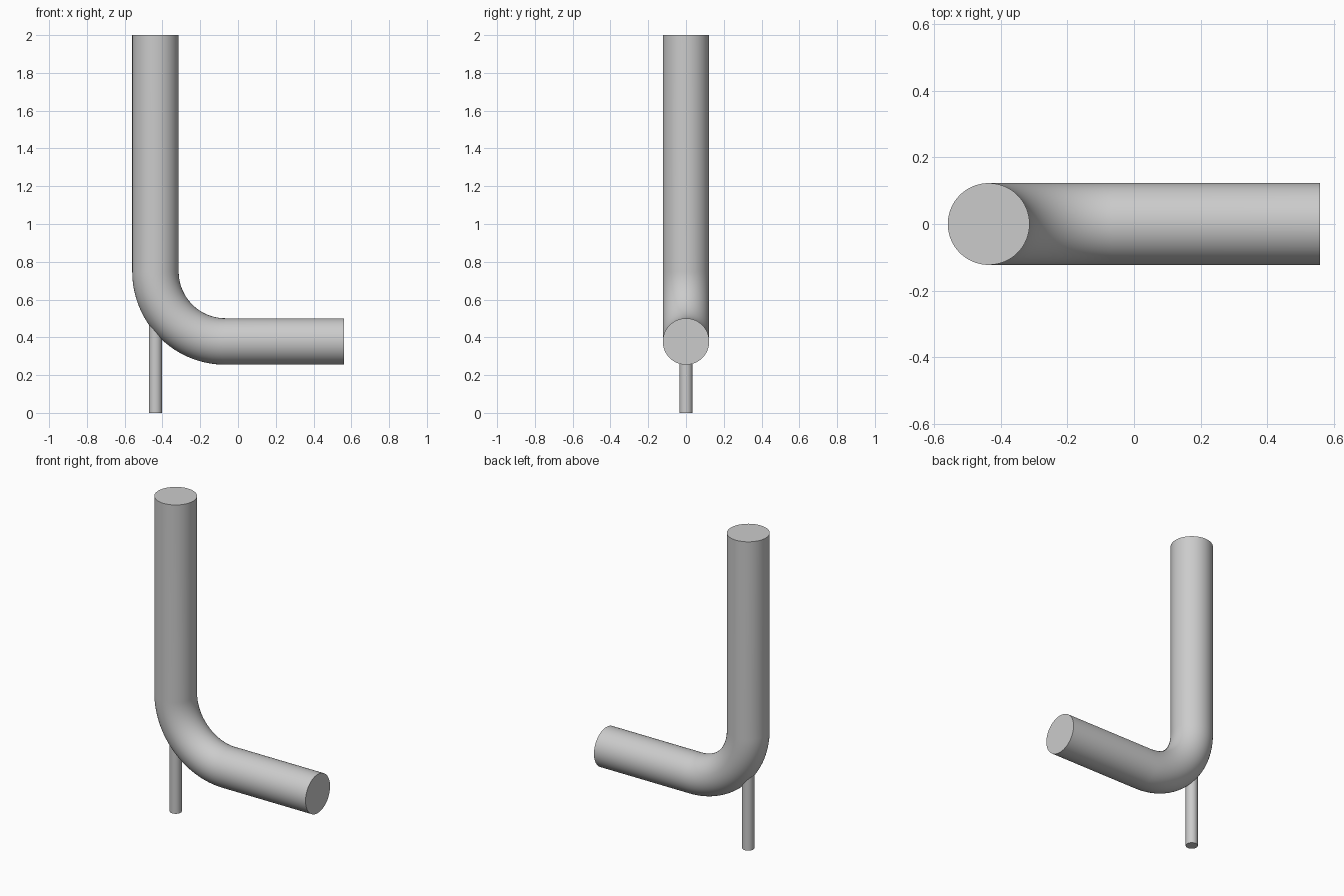
import bpy
import bmesh
from math import sin, cos, pi, radians
from mathutils import Vector

if "Cube" in bpy.data.objects:
    bpy.data.objects.remove(bpy.data.objects["Cube"], do_unlink=True)

# Single plain grey finish
GREY = (0.6, 0.6, 0.6, 1.0)
grey = bpy.data.materials.new("light grey")
grey.use_nodes = True
grey.diffuse_color = GREY
grey.node_tree.nodes["Principled BSDF"].inputs["Base Color"].default_value = GREY

SIDES = 64
PIPE_RADIUS = 0.123
ROD_RADIUS = 0.035
BEND = 0.37          # centreline radius of the elbow
LEG_X = -0.437       # axis of the upright leg and the rod
ARM_Z = 0.378        # axis of the horizontal arm


def sweep(name, stations, radius):
    """Capped round tube through (point, tangent) stations in the XZ plane."""
    bm = bmesh.new()
    side = Vector((0, 1, 0))
    rings = []
    for point, tangent in stations:
        normal = side.cross(tangent)
        rings.append([bm.verts.new(point + radius * (cos(a) * normal + sin(a) * side))
                      for a in (2 * pi * i / SIDES for i in range(SIDES))])
    for lower, upper in zip(rings, rings[1:]):
        for i in range(SIDES):
            j = (i + 1) % SIDES
            bm.faces.new((lower[i], lower[j], upper[j], upper[i]))
    bm.faces.new(rings[0])
    bm.faces.new(rings[-1])
    bmesh.ops.recalc_face_normals(bm, faces=bm.faces)
    mesh = bpy.data.meshes.new(name)
    bm.to_mesh(mesh)
    bm.free()
    mesh.materials.append(grey)
    obj = bpy.data.objects.new(name, mesh)
    bpy.context.collection.objects.link(obj)
    bpy.ops.object.select_all(action='DESELECT')
    obj.select_set(True)
    bpy.context.view_layer.objects.active = obj
    bpy.ops.object.shade_smooth_by_angle(angle=radians(30))
    return obj


DOWN, EAST, UP = Vector((0, 0, -1)), Vector((1, 0, 0)), Vector((0, 0, 1))

# Bent pipe: upright leg, quarter-circle elbow, horizontal arm
centre = Vector((LEG_X + BEND, 0, ARM_Z + BEND))
steps = 32
path = [(Vector((LEG_X, 0, 2)), DOWN)]
for k in range(steps + 1):
    a = pi / 2 * k / steps
    path.append((centre + BEND * Vector((-cos(a), 0, -sin(a))),
                 Vector((sin(a), 0, -cos(a)))))
path.append((Vector((0.56, 0, ARM_Z)), EAST))
sweep("bent_pipe", path, PIPE_RADIUS)

# Thin support rod, running up into the elbow
sweep("support_rod", [(Vector((LEG_X, 0, 0)), UP),
                      (Vector((LEG_X, 0, centre.z - 0.15)), UP)], ROD_RADIUS)
